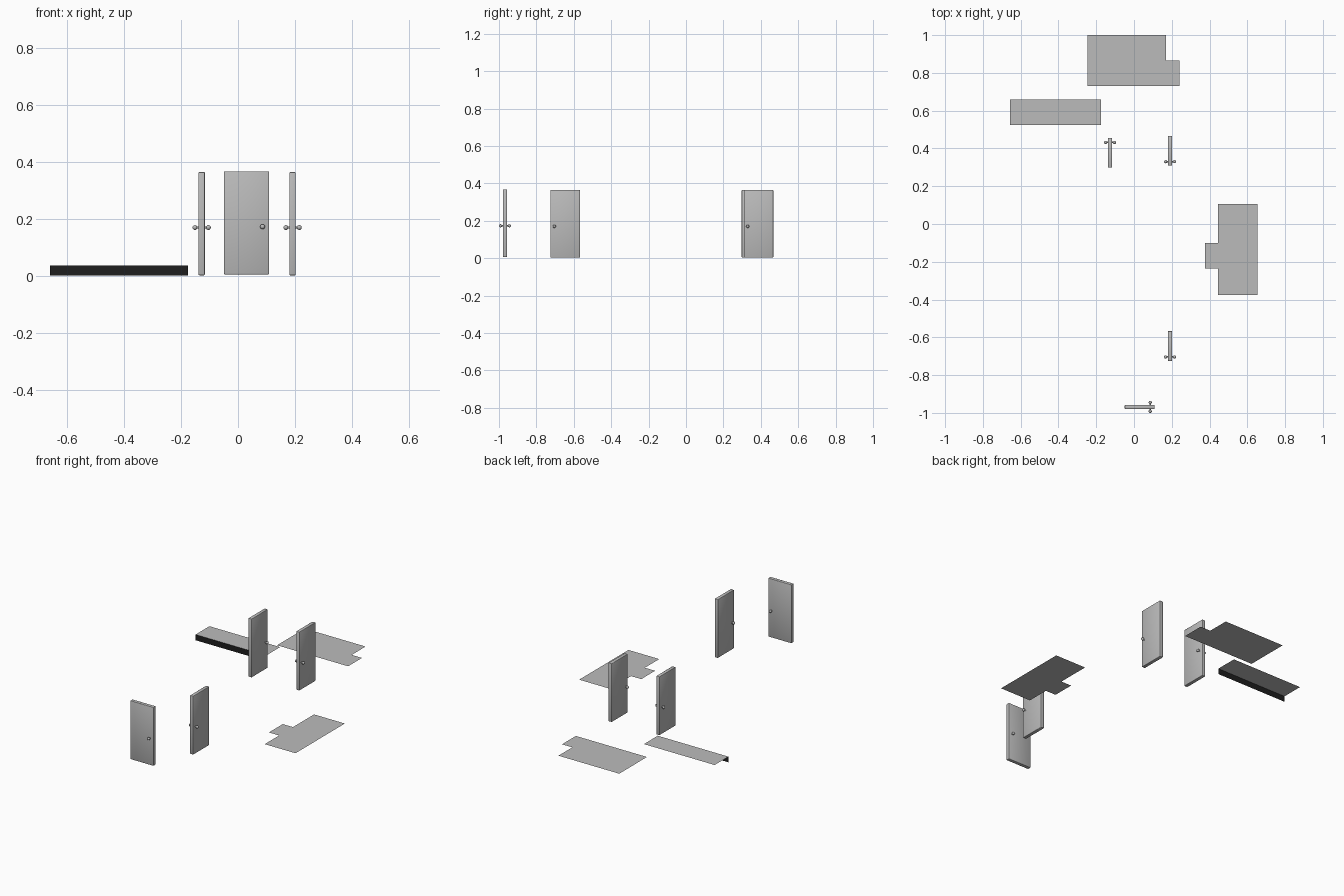
import bpy, bmesh, math
from mathutils import Matrix, Vector

if "Cube" in bpy.data.objects:
    bpy.data.objects.remove(bpy.data.objects["Cube"])


def material(name, v):
    m = bpy.data.materials.new(name)
    m.diffuse_color = (v, v, v, 1)
    m.use_nodes = True
    m.node_tree.nodes["Principled BSDF"].inputs["Base Color"].default_value = m.diffuse_color
    return m


GREY = material("plain grey", 0.5)
BLACK = material("black", 0.013)


def finish(name, bm, mat):
    me = bpy.data.meshes.new(name)
    bm.to_mesh(me)
    bm.free()
    ob = bpy.data.objects.new(name, me)
    bpy.context.collection.objects.link(ob)
    me.materials.append(mat)
    return ob


def sheet(name, points, mat):
    bm = bmesh.new()
    bm.faces.new([bm.verts.new(p) for p in points])
    return finish(name, bm, mat)


def floor(name, outline, z):
    return sheet(name, [(x, y, z) for x, y in outline], GREY)


# Single-sided floor plates
floor("back_floor", [(-.245, .73), (.24, .73), (.24, .865), (.17, .865),
                     (.17, 1), (-.245, 1)], 0.003)
floor("right_floor", [(.445, -.375), (.655, -.375), (.655, .105), (.445, .105),
                      (.445, -.1), (.375, -.1), (.375, -.235), (.445, -.235)], 0)

# Raised landing with a black riser on its front
X0, X1, Y0, Y1, H = -.657, -.175, .525, .66, .037
floor("landing", [(X0, Y0), (X1, Y0), (X1, Y1), (X0, Y1)], H)
sheet("landing_riser", [(X0, Y0, .002), (X1, Y0, .002), (X1, Y0, H), (X0, Y0, H)], BLACK)


# Door: bevelled slab along local x, with a knob on each side and a shaft between
def door(name, center, angle, knob_offset, z0):
    W, T, DH, KZ = .158, .022, .361, .167
    place = Matrix.Translation(Vector((*center, z0))) @ Matrix.Rotation(angle, 4, 'Z')
    bm = bmesh.new()
    bmesh.ops.create_cube(bm, size=1, matrix=Matrix.Translation((0, 0, DH / 2))
                          @ Matrix.Diagonal((W, T, DH, 1)))
    bmesh.ops.bevel(bm, geom=bm.edges[:], offset=.003, segments=2,
                    profile=.5, affect='EDGES')
    slab = finish(name, bm, GREY)

    bm = bmesh.new()
    for s in (-1, 1):
        bmesh.ops.create_uvsphere(bm, u_segments=16, v_segments=10, radius=.0085,
                                  matrix=Matrix.Translation((knob_offset, s * .0235, KZ)))
    bmesh.ops.create_cone(bm, cap_ends=True, segments=12, radius1=.004, radius2=.004,
                          depth=.04, matrix=Matrix.Translation((knob_offset, 0, KZ))
                          @ Matrix.Rotation(math.pi / 2, 4, 'X'))
    knobs = finish(name + "_knobs", bm, GREY)
    for ob in (slab, knobs):
        ob.data.transform(place)
        ob.data.shade_smooth()


Q = math.pi / 2
door("front_door", (.03, -.968), 0, .056, .006)
door("right_front_door", (.191, -.646), Q, -.058, .003)
door("right_back_door", (.191, .388), Q, -.058, .003)
door("left_back_door", (-.127, .377), Q, .055, .003)
